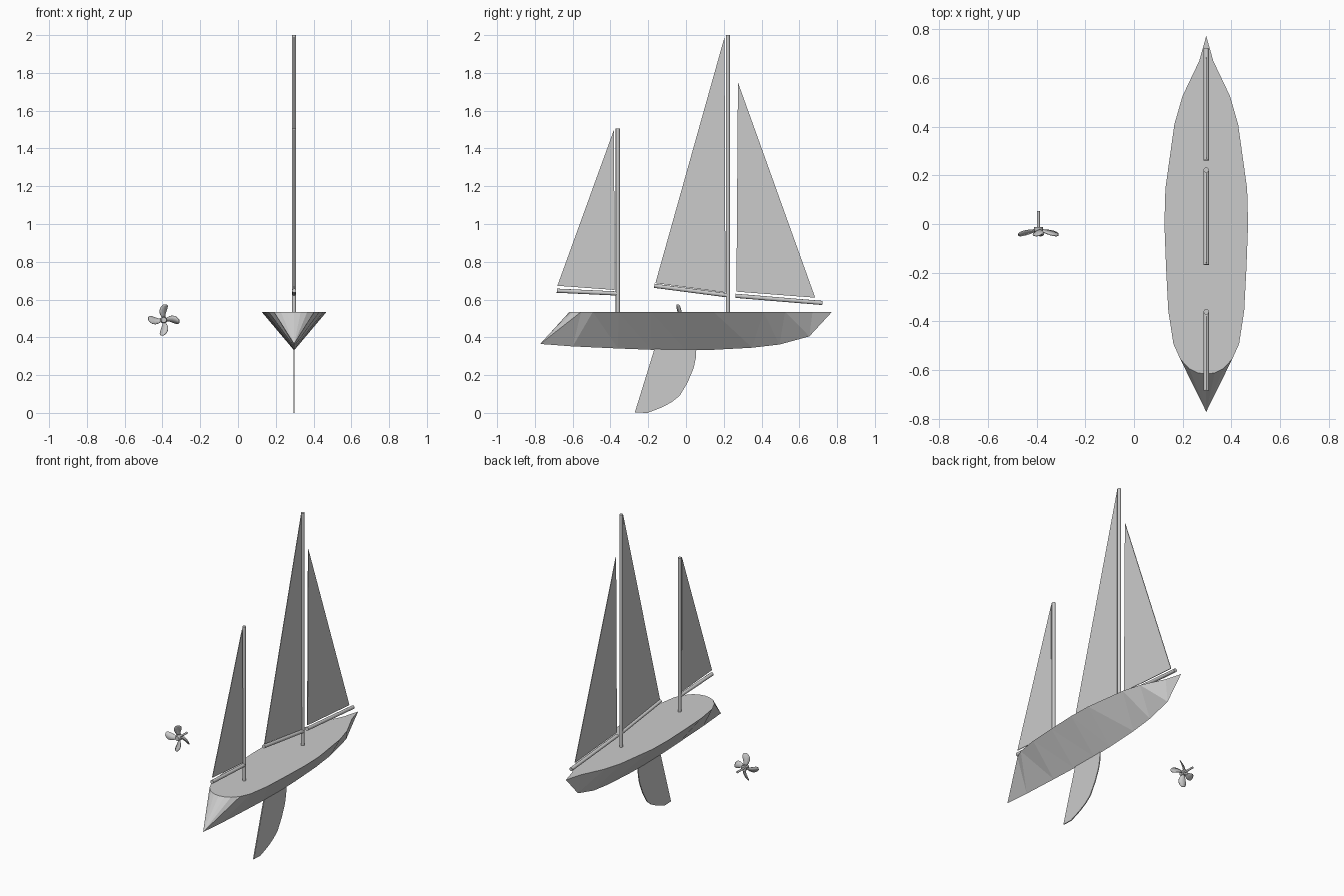
import bpy, bmesh, math
from mathutils import Vector

if "Cube" in bpy.data.objects:
    bpy.data.objects.remove(bpy.data.objects["Cube"])

CX = 0.297  # boat centreline


def make_object(name, verts, faces):
    mesh = bpy.data.meshes.new(name)
    mesh.from_pydata(verts, [], faces)
    bm = bmesh.new()
    bm.from_mesh(mesh)
    bmesh.ops.remove_doubles(bm, verts=bm.verts, dist=1e-5)
    bmesh.ops.recalc_face_normals(bm, faces=bm.faces)
    bm.to_mesh(mesh)
    bm.free()
    obj = bpy.data.objects.new(name, mesh)
    bpy.context.collection.objects.link(obj)
    return obj


def rod(name, a, b, r, r2=None):
    a, b = Vector(a), Vector(b)
    d = b - a
    bpy.ops.mesh.primitive_cone_add(vertices=16, radius1=r, radius2=r if r2 is None else r2,
                                    depth=d.length, location=(a + b) / 2,
                                    rotation=d.to_track_quat('Z', 'Y').to_euler())
    obj = bpy.context.object
    obj.name = name
    bpy.ops.object.shade_smooth_by_angle(angle=math.radians(35))
    return obj


def sheet(name, outline, thick=0.004):
    """Thin upright plate on the centreline from a (y, z) outline."""
    n = len(outline)
    verts = [(CX + s * thick / 2, y, z) for s in (-1, 1) for y, z in outline]
    faces = [list(range(n)), list(range(n, 2 * n))]
    faces += [(i, (i + 1) % n, n + (i + 1) % n, n + i) for i in range(n)]
    return make_object(name, verts, faces)


# Hull: (deck y, half width, keel y, keel z), stern to bow
DECK = 0.535
stations = [
    (-.617, 0, -.772, .365), (-.612, .035, -.772, .365), (-.595, .07, -.772, .365),
    (-.555, .107, -.772, .365), (-.493, .135, -.60, .352), (-.357, .156, -.36, .341),
    (-.185, .165, -.18, .334), (0, .172, 0, .331), (.145, .168, .145, .334),
    (.41, .131, .35, .345), (.525, .098, .495, .362), (.67, .029, .653, .405),
    (.773, 0, .773, DECK)]
verts, faces = [], []
for s in (-1, 1):
    o = len(verts)
    for dy, w, ky, kz in stations:
        verts += [(CX + s * w, dy, DECK), (CX, ky, kz)]
    for i in range(len(stations) - 1):
        d0, k0, d1, k1 = o + 2 * i, o + 2 * i + 1, o + 2 * i + 2, o + 2 * i + 3
        if stations[i][2] != stations[i + 1][2]:
            faces.append((k0, k1, d0))
        if i < len(stations) - 2:
            faces.append((d0, k1, d1))
n = len(stations)
faces.append([2 * i for i in range(n)] + [2 * n + 2 * i for i in range(n - 2, 0, -1)])
make_object("hull", verts, faces)

# Fin below the hull
sheet("keel_fin", [(-.165, .345), (-.271, .002), (-.204, 0), (-.13, .028), (-.077, .056),
                   (-.034, .09), (.008, .16), (.04, .235), (.052, .29), (.055, .345)], 0.006)

# Masts and booms
for name, a, b in [
        ("main_mast", (.222, .53), (.222, 2.0)),
        ("mizzen_mast", (-.361, .53), (-.361, 1.505)),
        ("main_boom", (-.168, .673), (.222, .622)),
        ("jib_boom", (.262, .62), (.722, .582)),
        ("mizzen_boom", (-.684, .647), (-.361, .632))]:
    rod(name, (CX, *a), (CX, *b), 0.011)

# Sails
sheet("main_sail", [(.204, 1.99), (-.162, .687), (.209, .637)])
sheet("jib_sail", [(.275, 1.75), (.267, .642), (.684, .61)])
sheet("mizzen_sail", [(-.381, 1.5), (-.681, .673), (-.378, .651)])

# Propeller: shaft, hub and four raked, twisted blades
PX, PZ = -.393, .492
rod("propeller_shaft", (PX, -.03, PZ), (PX, .053, PZ), .006)
rod("propeller_hub", (PX, -.012, PZ), (PX, -.048, PZ), .019, .014)

# radius, centre offset, half width
blade = [(.010, 0, .007), (.028, -.006, .013), (.045, -.005, .018),
         (.062, 0, .019), (.075, .006, .015), (.082, .009, .008)]
for k in range(4):
    ang = k * math.pi / 2
    verts, faces = [], []
    for r, c, hw in blade:
        for t in (c - hw, c, c + hw):
            y = -.025 - 3.5 * r * r + .5 * t
            verts.append((PX + r * math.sin(ang) + t * math.cos(ang), y,
                          PZ + r * math.cos(ang) - t * math.sin(ang)))
    for i in range(len(blade) - 1):
        for j in range(2):
            a = 3 * i + j
            faces.append((a, a + 1, a + 4, a + 3))
    obj = make_object(f"propeller_blade_{k + 1}", verts, faces)
    mod = obj.modifiers.new("thickness", 'SOLIDIFY')
    mod.thickness = .004
    mod.offset = 0
    for p in obj.data.polygons:
        p.use_smooth = True
